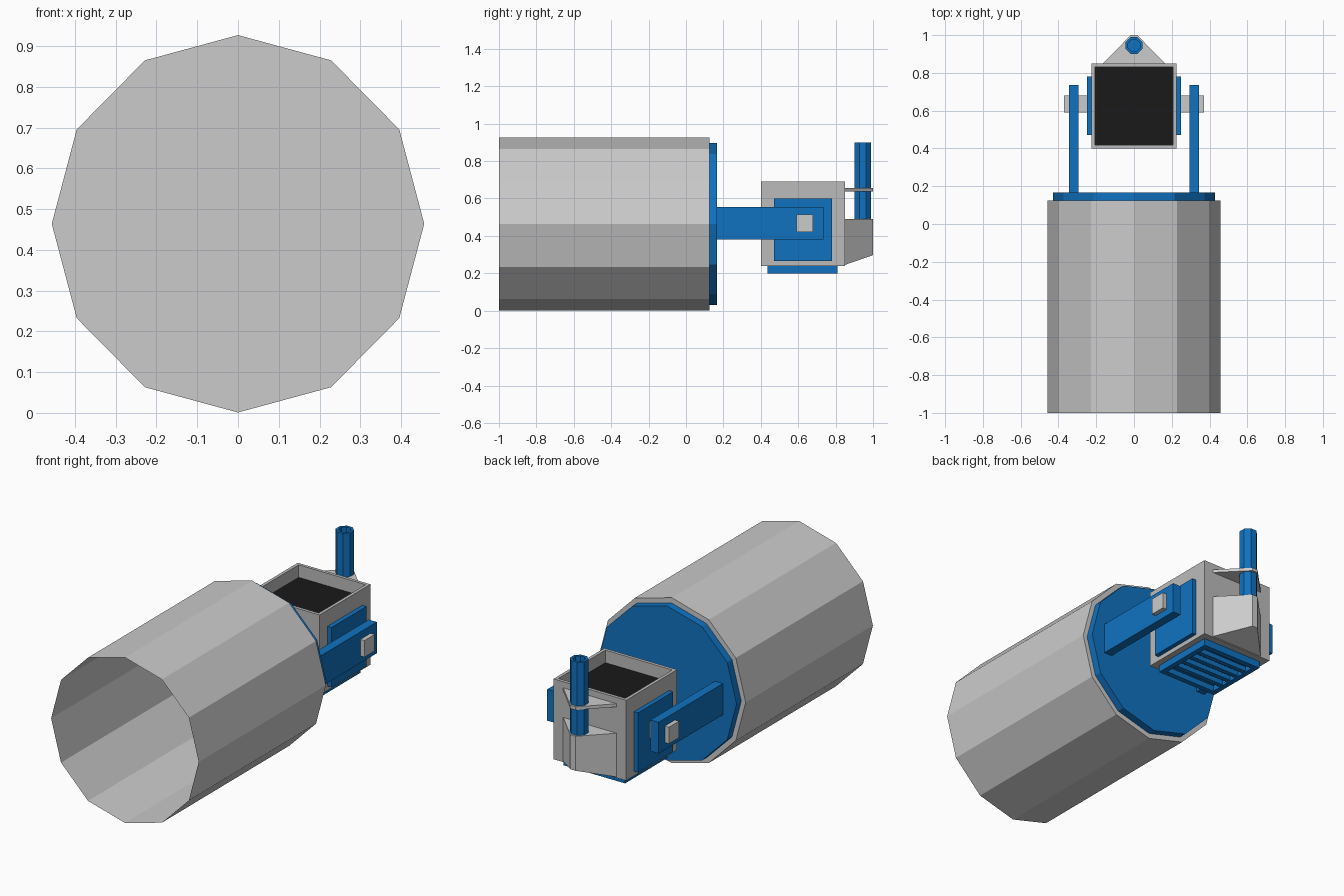
import bpy, bmesh, math
from mathutils import Matrix, Vector

if "Cube" in bpy.data.objects:
    bpy.data.objects.remove(bpy.data.objects["Cube"])


def material(name, color):
    m = bpy.data.materials.new(name)
    m.diffuse_color = (*color, 1)
    m.use_nodes = True
    m.node_tree.nodes["Principled BSDF"].inputs["Base Color"].default_value = m.diffuse_color
    return m


BLUE = material("blue", (0.005, 0.17, 0.53))
BLACK = material("black", (0.01, 0.01, 0.01))
CZ = 0.464


def finish(name, bm, *mats):
    bmesh.ops.recalc_face_normals(bm, faces=bm.faces)
    me = bpy.data.meshes.new(name)
    bm.to_mesh(me)
    bm.free()
    for m in mats:
        me.materials.append(m)
    ob = bpy.data.objects.new(name, me)
    bpy.context.collection.objects.link(ob)
    return ob


def box_bm(lo, hi):
    lo, hi = Vector(lo), Vector(hi)
    bm = bmesh.new()
    bmesh.ops.create_cube(bm, size=1, matrix=Matrix.Translation((lo + hi) / 2)
                          @ Matrix.Diagonal((*(hi - lo), 1)))
    return bm


def box(name, lo, hi, *mats):
    return finish(name, box_bm(lo, hi), *mats)


def mirrored(ob):
    ob.modifiers.new("mirror_x", "MIRROR")


def drum(name, rx, rz, y0, y1, open_front, *mats):
    # 12-sided drum lying along y
    bm = bmesh.new()
    rings = [[bm.verts.new((rx * math.cos(i * math.pi / 6), y, CZ + rz * math.sin(i * math.pi / 6)))
              for i in range(12)] for y in (y0, y1)]
    for i in range(12):
        j = (i + 1) % 12
        bm.faces.new((rings[0][i], rings[0][j], rings[1][j], rings[1][i]))
    bm.faces.new(rings[1])
    if not open_front:
        bm.faces.new(rings[0])
    return finish(name, bm, *mats)


# Open barrel and its end plate
drum("barrel", 0.457, 0.463, -1.0, 0.125, True)
drum("end_plate", 0.43, 0.433, 0.125, 0.167, False, BLUE)

# Arms, pivots and cheek plates on both sides
mirrored(box("arms", (0.295, 0.165, 0.38), (0.345, 0.735, 0.555), BLUE))
mirrored(box("pivots", (0.22, 0.59, 0.42), (0.37, 0.68, 0.513)))
mirrored(box("cheek_plates", (0.22, 0.47, 0.265), (0.25, 0.78, 0.6), BLUE))

# Housing with recessed black top
bm = box_bm((-0.225, 0.4, 0.24), (0.225, 0.85, 0.69))
bm.normal_update()
top = max(bm.faces, key=lambda f: f.calc_center_median().z)
bmesh.ops.inset_region(bm, faces=[top], thickness=0.025)
floor = bmesh.ops.extrude_discrete_faces(bm, faces=[top])["faces"][0]
bmesh.ops.translate(bm, verts=floor.verts, vec=(0, 0, -0.07))
floor.material_index = 1
finish("housing", bm, material("grey", (0.5, 0.5, 0.5)), BLACK)

# Louvred grille under the housing
box("grille_back", (-0.18, 0.445, 0.232), (0.18, 0.8, 0.239), BLUE)
mirrored(box("grille_side_rails", (0.16, 0.435, 0.2), (0.19, 0.81, 0.24), BLUE))
for name, y in (("front", 0.435), ("back", 0.78)):
    box("grille_rail_" + name, (-0.16, y, 0.2), (0.16, y + 0.03, 0.24), BLUE)
for i in range(4):
    y = 0.465 + (i + 1) * 0.063
    box(f"grille_slat_{i + 1}", (-0.16, y - 0.013, 0.205), (0.16, y + 0.013, 0.238), BLUE)


def bracket(name, z_top, z_wall, z_tip):
    # tapered bracket on the back of the housing
    outline = [(-0.165, 0.85, z_wall), (0.165, 0.85, z_wall), (0.017, 1.0, z_tip), (-0.017, 1.0, z_tip)]
    bm = bmesh.new()
    low = [bm.verts.new(p) for p in outline]
    high = [bm.verts.new((x, y, z_top)) for x, y, _ in outline]
    bm.faces.new(low)
    bm.faces.new(high)
    for i in range(4):
        j = (i + 1) % 4
        bm.faces.new((low[i], low[j], high[j], high[i]))
    finish(name, bm)


bracket("upper_bracket", 0.655, 0.637, 0.637)
bracket("lower_bracket", 0.49, 0.245, 0.297)

# Hollow-topped octagonal post
bm = bmesh.new()
bmesh.ops.create_cone(bm, cap_ends=True, segments=8, radius1=0.048, radius2=0.048, depth=0.41,
                      matrix=Matrix.Translation((0, 0.945, 0.695)) @ Matrix.Rotation(math.pi / 8, 4, "Z"))
bm.normal_update()
top = max(bm.faces, key=lambda f: f.calc_center_median().z)
bmesh.ops.inset_region(bm, faces=[top], thickness=0.015)
floor = bmesh.ops.extrude_discrete_faces(bm, faces=[top])["faces"][0]
bmesh.ops.translate(bm, verts=floor.verts, vec=(0, 0, -0.03))
finish("post", bm, BLUE)
